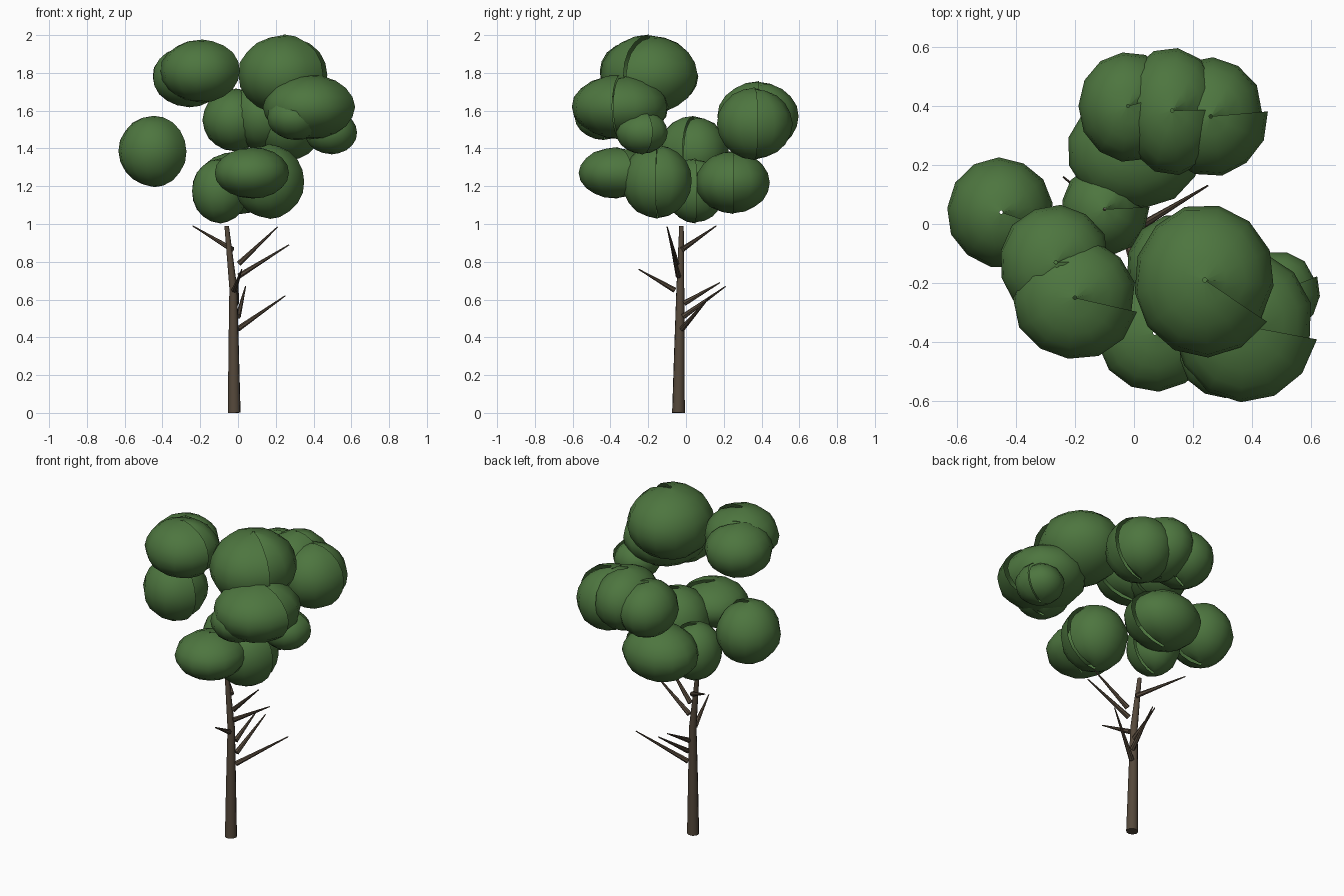
import bpy, bmesh, math, random
from mathutils import Vector

if "Cube" in bpy.data.objects:
    bpy.data.objects.remove(bpy.data.objects["Cube"])

random.seed(4)


def material(name, rgb):
    m = bpy.data.materials.new(name)
    m.diffuse_color = (*rgb, 1)
    m.use_nodes = True
    m.node_tree.nodes["Principled BSDF"].inputs["Base Color"].default_value = m.diffuse_color
    return m


leaf = material("leaf_green", (0.075, 0.18, 0.05))
bark = material("bark_brown", (0.09, 0.065, 0.043))


def finish(name, bm, mat, angle):
    me = bpy.data.meshes.new(name)
    bm.normal_update()
    bm.to_mesh(me)
    bm.free()
    ob = bpy.data.objects.new(name, me)
    bpy.context.collection.objects.link(ob)
    me.materials.append(mat)
    bpy.ops.object.select_all(action='DESELECT')
    ob.select_set(True)
    bpy.context.view_layer.objects.active = ob
    bpy.ops.object.shade_smooth_by_angle(angle=math.radians(angle))
    return ob


# tapered round limb through (point, radius) stations
def limb(name, stations, sides):
    bm = bmesh.new()
    axis = (Vector(stations[-1][0]) - Vector(stations[0][0])).normalized()
    u = axis.orthogonal().normalized()
    v = axis.cross(u)
    rings = []
    for p, r in stations:
        rings.append([bm.verts.new(Vector(p) + r * (math.cos(a) * u + math.sin(a) * v))
                      for a in (2 * math.pi * i / sides for i in range(sides))])
    for a, b in zip(rings, rings[1:]):
        for i in range(sides):
            j = (i + 1) % sides
            bm.faces.new((a[i], a[j], b[j], b[i]))
    bm.faces.new(rings[0][::-1])
    bm.faces.new(rings[-1])
    return finish(name, bm, bark, 50)


# leaf clump: wrapped ellipsoid whose radius drifts around it, leaving a stepped seam
def clump(name, c, r, segs=13, rings=10):
    bm = bmesh.new()
    start = random.uniform(-0.6, 0.6)
    grid = []
    for k in range(rings + 1):
        t = math.pi * k / rings
        row = []
        for i in range(segs + 1):
            a = start + 2 * math.pi * i / segs
            s = 0.96 + 0.05 * i / segs + random.uniform(-0.012, 0.012)
            if i == 0:
                s -= 0.05
            ring_r = max(math.sin(t), 0.03)
            row.append(bm.verts.new((c[0] + r[0] * s * ring_r * math.cos(a),
                                     c[1] + r[1] * s * ring_r * math.sin(a),
                                     c[2] + r[2] * s * math.cos(t))))
        grid.append(row)
    for a, b in zip(grid, grid[1:]):
        for i in range(segs):
            bm.faces.new((a[i], b[i], b[i + 1], a[i + 1]))
    return finish(name, bm, leaf, 60)


# trunk
limb("trunk", [((-0.02, -0.04, 0), 0.034), ((-0.023, -0.035, 0.33), 0.028),
               ((-0.025, -0.03, 0.66), 0.021), ((-0.06, -0.024, 0.99), 0.012)], 10)

# branches: root, tip
branches = [
    ((0.0, -0.02, 0.445), (0.25, 0.13, 0.62)),
    ((0.0, -0.015, 0.51), (0.04, 0.21, 0.67)),
    ((-0.01, -0.01, 0.58), (0.0, 0.18, 0.69)),
    ((-0.02, -0.06, 0.65), (0.02, -0.25, 0.76)),
    ((0.005, -0.04, 0.725), (0.27, -0.08, 0.89)),
    ((0.005, -0.05, 0.79), (0.21, -0.10, 0.985)),
    ((-0.03, -0.02, 0.865), (-0.24, 0.16, 0.99)),
]
for n, (root, tip) in enumerate(branches):
    limb(f"branch_{n + 1}", [(root, 0.015), (tip, 0.003)], 7)

# foliage: centre, radii
clumps = [
    ((-0.45, 0.04, 1.385), (0.185, 0.19, 0.187)),
    ((-0.265, -0.13, 1.78), (0.195, 0.20, 0.16)),
    ((-0.20, -0.25, 1.81), (0.215, 0.21, 0.165)),
    ((0.24, -0.19, 1.79), (0.245, 0.262, 0.21)),
    ((0.07, -0.37, 1.27), (0.20, 0.20, 0.135)),
    ((0.16, -0.15, 1.225), (0.19, 0.19, 0.195)),
    ((-0.10, 0.05, 1.175), (0.15, 0.16, 0.17)),
    ((0.0, 0.25, 1.22), (0.23, 0.20, 0.165)),
    ((0.375, -0.345, 1.62), (0.245, 0.262, 0.17)),
    ((0.49, -0.23, 1.485), (0.14, 0.14, 0.115)),
    ((0.30, -0.43, 1.565), (0.15, 0.16, 0.12)),
    ((0.26, 0.365, 1.53), (0.193, 0.205, 0.19)),
    ((0.13, 0.385, 1.57), (0.175, 0.22, 0.185)),
    ((-0.02, 0.40, 1.55), (0.17, 0.19, 0.165)),
]
for n, (c, r) in enumerate(clumps):
    clump(f"leaf_clump_{n + 1}", c, r)
